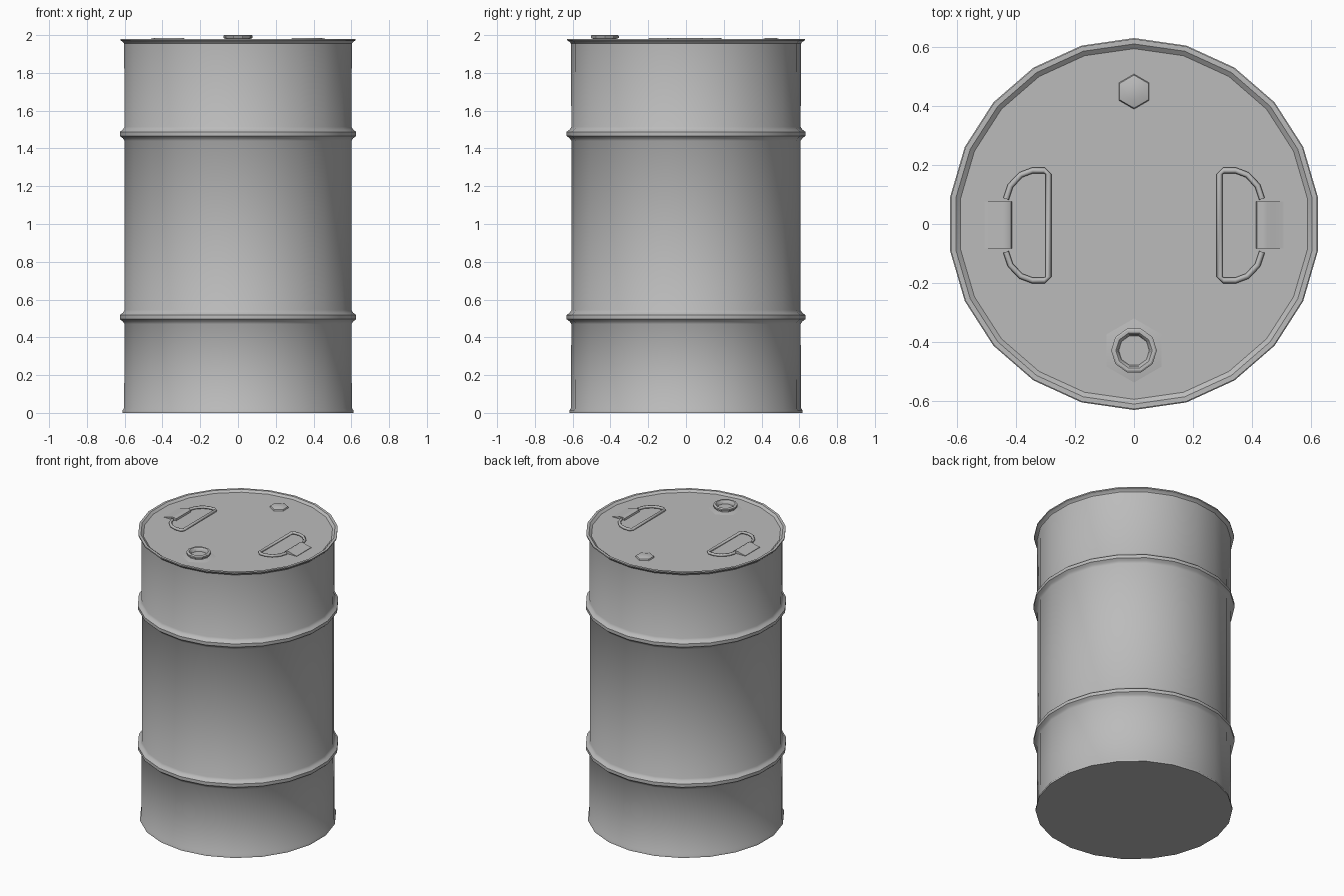
import bpy, math
from math import cos, sin, pi, radians
from mathutils import Vector

cube = bpy.data.objects.get("Cube")
if cube:
    bpy.data.objects.remove(cube, do_unlink=True)

steel = bpy.data.materials.new("grey steel")
steel.use_nodes = True
GREY = (0.5, 0.5, 0.5, 1)
steel.diffuse_color = GREY
steel.node_tree.nodes["Principled BSDF"].inputs["Base Color"].default_value = GREY

LID = 1.967


def make(name, verts, faces, angle=35):
    mesh = bpy.data.meshes.new(name)
    mesh.from_pydata(verts, [], faces)
    mesh.materials.append(steel)
    obj = bpy.data.objects.new(name, mesh)
    bpy.context.collection.objects.link(obj)
    bpy.ops.object.select_all(action='DESELECT')
    obj.select_set(True)
    bpy.context.view_layer.objects.active = obj
    bpy.ops.object.shade_smooth_by_angle(angle=radians(angle))
    return obj


def lathe(name, profile, sides, x=0, y=0, turn=0, angle=35):
    """Spin a (radius, height) profile, closing both ends with flat caps."""
    verts, faces = [], []
    for r, z in profile:
        for i in range(sides):
            a = 2 * pi * i / sides + turn
            verts.append((x + r * cos(a), y + r * sin(a), z))
    for k in range(len(profile) - 1):
        for i in range(sides):
            j = (i + 1) % sides
            faces.append((k * sides + i, k * sides + j,
                          (k + 1) * sides + j, (k + 1) * sides + i))
    faces.append(tuple(reversed(range(sides))))
    top = (len(profile) - 1) * sides
    faces.append(tuple(range(top, top + sides)))
    return make(name, verts, faces, angle)


def wire(name, path, radius, sides=6):
    """Sweep a small round section along a flat path."""
    verts, faces = [], []
    pts = [Vector(p) for p in path]
    for k, p in enumerate(pts):
        d = (pts[min(k + 1, len(pts) - 1)] - pts[max(k - 1, 0)]).normalized()
        side = Vector((-d.y, d.x, 0))
        for i in range(sides):
            a = 2 * pi * i / sides
            verts.append(p + side * radius * cos(a) + Vector((0, 0, radius * sin(a))))
    for k in range(len(pts) - 1):
        for i in range(sides):
            j = (i + 1) % sides
            faces.append((k * sides + i, (k + 1) * sides + i,
                          (k + 1) * sides + j, k * sides + j))
    n = len(verts) - sides
    faces += [tuple(range(sides)), tuple(reversed(range(n, n + sides)))]
    return make(name, verts, faces, 65)


# Drum shell with flared ends and two rolling hoops
def hoop(z):
    return [(0.607, z - 0.038), (0.616, z - 0.024), (0.632, z - 0.012),
            (0.632, z + 0.010), (0.616, z + 0.022), (0.607, z + 0.036)]


shell = [(0.618, 0), (0.618, 0.012), (0.609, 0.025)]
shell += hoop(0.508) + hoop(1.478)
shell += [(0.609, 1.955), (0.617, 1.965), (0.629, 1.972), (0.629, 1.98),
          (0.612, 1.98), (0.596, LID)]
lathe("drum_shell", shell, 22, turn=pi / 2)

# Filler neck on a shallow raised base
lathe("filler_base", [(0.12, LID - 0.002), (0.075, LID + 0.006)], 6, y=-0.43, turn=pi / 6)
lathe("filler_neck", [(0.066, LID), (0.066, 1.981), (0.078, 1.985), (0.078, 1.996),
                      (0.072, 2.0), (0.062, 2.0), (0.056, 1.994), (0.052, LID + 0.008)],
      10, y=-0.43)

# Small vent plug
lathe("vent_plug", [(0.06, LID - 0.001), (0.056, 1.976), (0.03, 1.984)], 6, y=0.45, turn=pi / 6)

# Folding handles and their hinge plates
half_loop = [(0.435, 0.09), (0.42, 0.135), (0.385, 0.172), (0.345, 0.187),
             (0.305, 0.187), (0.291, 0.175)]
for s, label in ((1, "left"), (-1, "right")):
    loop = half_loop + [(x, -y) for x, y in reversed(half_loop)]
    wire(label + "_handle", [(s * x, y - 0.005, LID + 0.008) for x, y in loop], 0.010)

    # Arched plate that holds the handle
    section = [(0.415, LID - 0.001), (0.418, 1.979), (0.432, 1.986), (0.452, 1.984),
               (0.475, 1.976), (0.508, 1.970), (0.508, LID - 0.001)]
    n = len(section)
    verts = [(s * x, y, z) for y in (-0.083, 0.077) for x, z in section]
    faces = [(i, (i + 1) % n, (i + 1) % n + n, i + n) for i in range(n)]
    faces += [tuple(reversed(range(n))), tuple(range(n, 2 * n))]
    if s > 0:
        faces = [tuple(reversed(f)) for f in faces]
    make(label + "_hinge_plate", verts, faces, 40)
